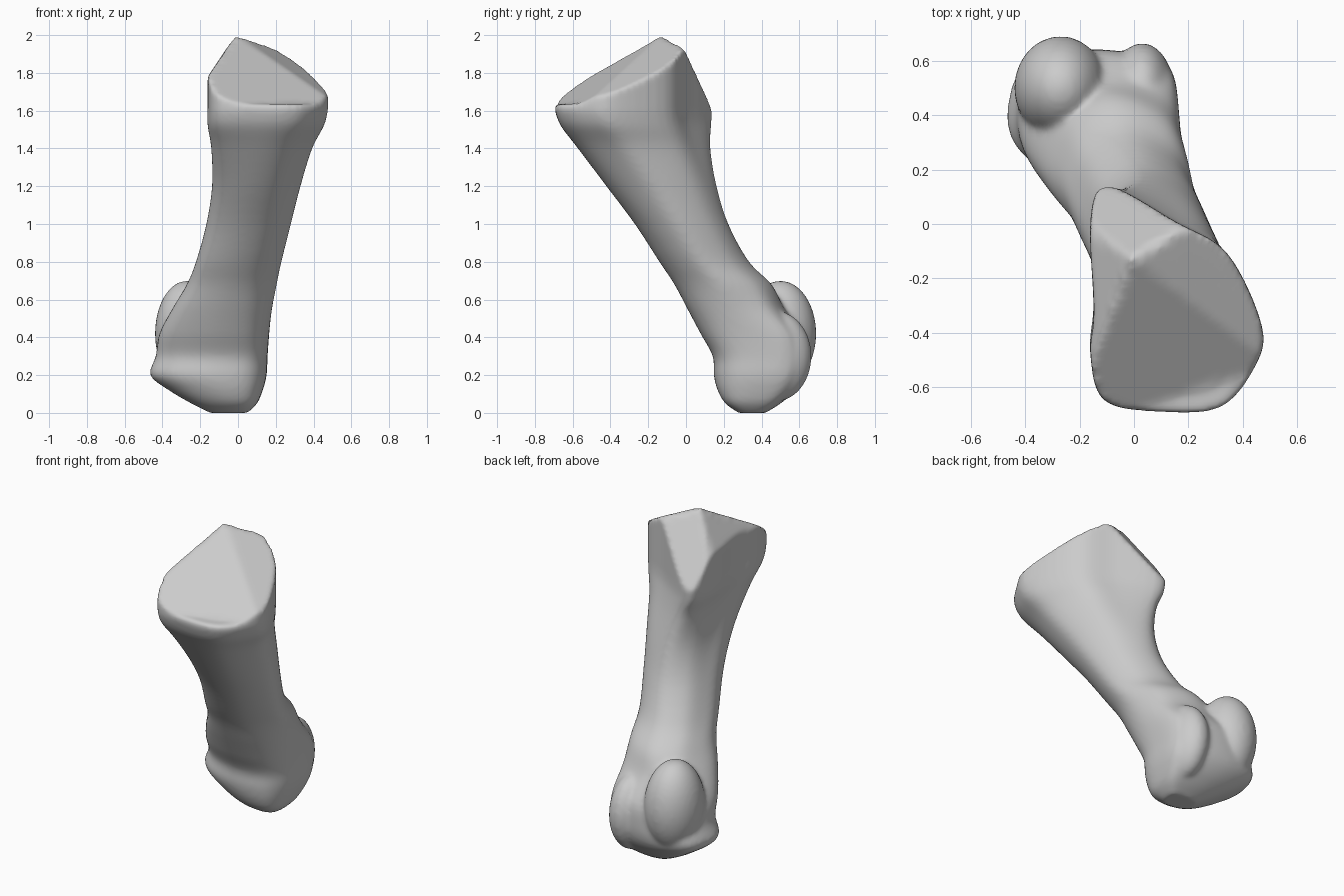
import bpy, bmesh
from mathutils import Vector

if "Cube" in bpy.data.objects:
    bpy.data.objects.remove(bpy.data.objects["Cube"])

# Normalised cross-section outlines (counter-clockwise): head, shaft, base
HEAD = [(.2, .12), (.5, 0), (.8, .03), (.95, .2), (1, .5), (.97, .85),
        (.75, .97), (.4, 1), (.12, .9), (.02, .65), (.03, .35)]
SHAFT = [(.12, .1), (.4, 0), (.7, .05), (.92, .25), (1, .5), (.85, .8),
         (.6, .97), (.35, 1), (.12, .85), (.02, .6), (0, .35)]
BASE = [(.08, .05), (.4, 0), (.76, .02), (.96, .2), (1, .38), (.8, .7),
        (.5, .84), (.1, 1), (0, .85), (.02, .45), (0, .25)]

# z, left, right, front, back, shape (0 head, 1 shaft, 2 base)
LEVELS = [
    (0.00, -.15, .05, .28, .42, 0), (0.05, -.25, .10, .21, .50, 0),
    (0.12, -.37, .13, .17, .58, 0), (0.20, -.47, .15, .15, .63, 0),
    (0.30, -.44, .155, .145, .64, 0), (0.42, -.42, .165, .08, .62, .1),
    (0.55, -.35, .18, .01, .52, .4), (0.68, -.27, .205, -.06, .45, .8),
    (0.80, -.22, .23, -.14, .33, 1), (1.00, -.165, .28, -.27, .22, 1),
    (1.20, -.135, .33, -.42, .16, 1.2), (1.40, -.14, .39, -.57, .13, 1.6),
    (1.52, -.16, .45, -.66, .135, 1.9), (1.60, -.16, .47, -.69, .14, 2)]


def spline(p0, p1, p2, p3, t):
    """Catmull-Rom interpolation of number tuples."""
    return [.5 * (2 * b + (c - a) * t + (2 * a - 5 * b + 4 * c - d) * t * t
                  + (3 * b - a - 3 * c + d) * t ** 3)
            for a, b, c, d in zip(p0, p1, p2, p3)]


def joint_height(x, y):
    """Faceted joint surface on top of the base."""
    front = 1.64 + .65 * (y + .68) - .2 * x
    right = 2.03 - .5 * x + .25 * y
    left = 2.02 + 1.5 * x
    back = 1.836 + .47 * x - 1.37 * y
    return min(2, max(min(front, right, left, back), 1.635 if y < -.4 else 1.5))


def outline(level, steps=5):
    z, x0, x1, y0, y1, s = level
    s = min(max(s, 0), 2)
    a, b, f = (HEAD, SHAFT, s) if s < 1 else (SHAFT, BASE, s - 1)
    pts = [Vector(p).lerp(Vector(q), f) for p, q in zip(a, b)]
    n = len(pts)
    ring = []
    for i in range(n):
        for k in range(steps):
            u, v = spline(*(pts[(i + j) % n] for j in (-1, 0, 1, 2)), k / steps)
            ring.append((x0 + u * (x1 - x0), y0 + v * (y1 - y0)))
    return ring


# Lofted body of the bone, with the joint surface closing the top
bm = bmesh.new()
rings = []
last = len(LEVELS) - 1
for i in range(last):
    for k in range(4):
        idx = [min(max(i + j, 0), last) for j in (-1, 0, 1, 2)]
        lv = spline(*(LEVELS[j] for j in idx), k / 4)
        rings.append([(x, y, max(lv[0], 0)) for x, y in outline(lv)])
top = outline(LEVELS[-1])
rings.append([(x, y, min(1.6, joint_height(x, y))) for x, y in top])
cx, cy = .1, -.3
for f in (1, .93, .85, .75, .65, .55, .45, .35, .25, .15, .05):
    pts = [(cx + (x - cx) * f, cy + (y - cy) * f) for x, y in top]
    rings.append([(x, y, joint_height(x, y)) for x, y in pts])
loops = [[bm.verts.new(p) for p in r] for r in rings]
for a, b in zip(loops, loops[1:]):
    for i in range(len(a)):
        j = (i + 1) % len(a)
        bm.faces.new((a[i], a[j], b[j], b[i]))
bm.faces.new(loops[0][::-1])
bm.faces.new(loops[-1])


# Two rounded knuckles at the back of the head
def knuckle(centre, radii):
    made = bmesh.ops.create_uvsphere(bm, u_segments=32, v_segments=20, radius=1)
    for v in made['verts']:
        v.co = Vector(centre) + Vector(r * c for r, c in zip(radii, v.co))


knuckle((-.27, .5, .42), (.17, .19, .28))
knuckle((.03, .475, .3), (.12, .19, .24))

mesh = bpy.data.meshes.new("bone")
bm.to_mesh(mesh)
bm.free()
bone = bpy.data.objects.new("bone", mesh)
bpy.context.collection.objects.link(bone)

# Fuse the parts into one skin and soften the joins
fuse = bone.modifiers.new("fuse", 'REMESH')
fuse.mode = 'VOXEL'
fuse.voxel_size = .014
fuse.use_smooth_shade = True
soft = bone.modifiers.new("soften", 'SMOOTH')
soft.factor = .5
soft.iterations = 7
